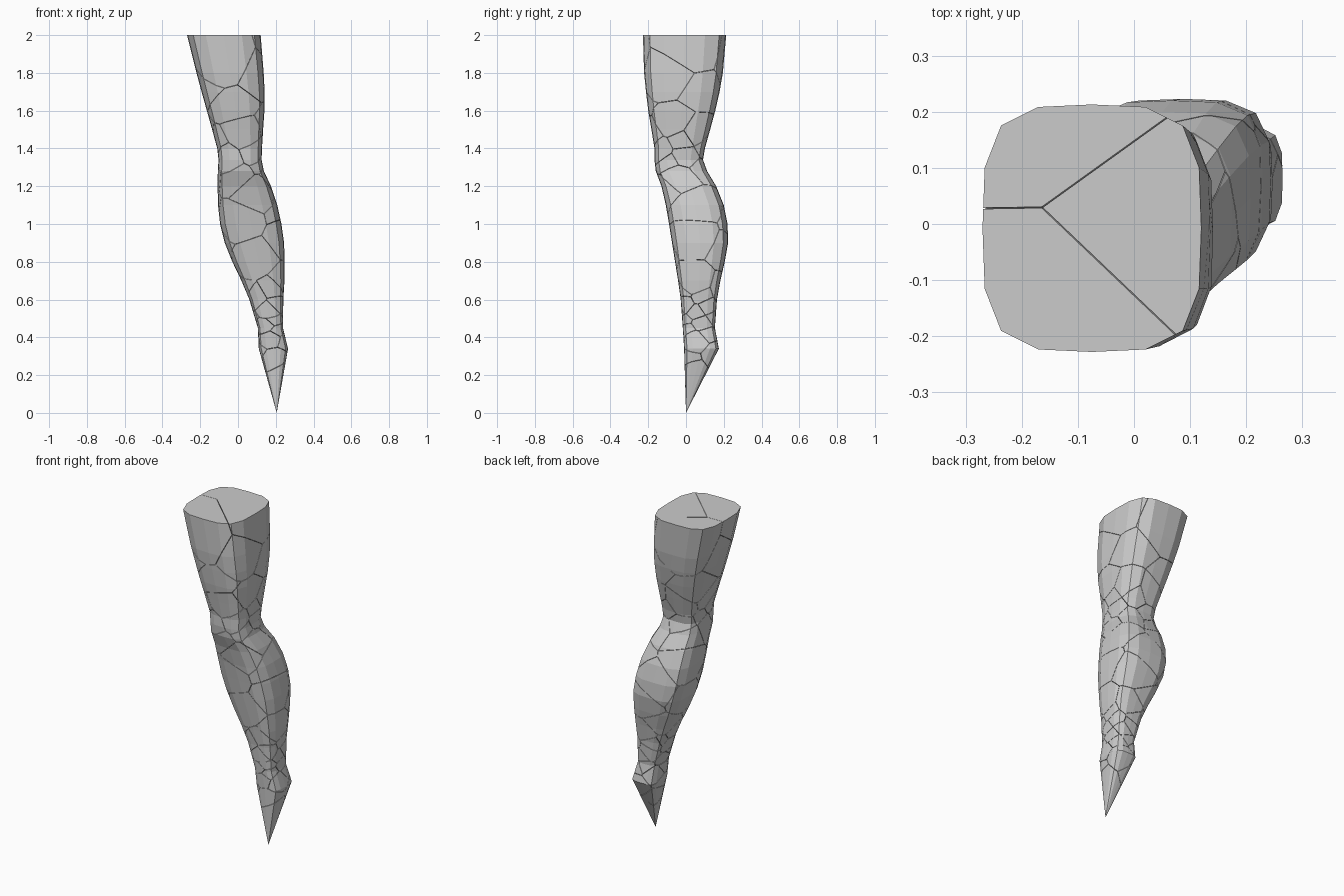
import bpy, bmesh, math, random
from mathutils import Vector

if "Cube" in bpy.data.objects:
    bpy.data.objects.remove(bpy.data.objects["Cube"])

random.seed(7)
GAP = 0.001

# Leg outline: z, x min, x max, y min, y max
ROWS = [
    (2.00, -0.27, 0.12, -0.228, 0.213), (1.80, -0.22, 0.136, -0.222, 0.195),
    (1.70, -0.193, 0.141, -0.212, 0.178), (1.60, -0.165, 0.14, -0.20, 0.155),
    (1.50, -0.137, 0.133, -0.183, 0.128), (1.40, -0.11, 0.127, -0.167, 0.10),
    (1.34, -0.103, 0.125, -0.167, 0.09), (1.28, -0.107, 0.137, -0.16, 0.112),
    (1.20, -0.108, 0.175, -0.13, 0.16), (1.10, -0.106, 0.208, -0.107, 0.20),
    (1.00, -0.095, 0.23, -0.09, 0.22), (0.90, -0.07, 0.244, -0.074, 0.223),
    (0.80, -0.03, 0.247, -0.058, 0.205), (0.70, 0.018, 0.246, -0.042, 0.182),
    (0.60, 0.06, 0.24, -0.028, 0.164), (0.45, 0.105, 0.238, -0.017, 0.153),
    (0.34, 0.11, 0.265, -0.01, 0.174),
]
# Quarter of the rounded-square section, turned four times into 16 sides
QUARTER = [(1, 0), (0.98, 0.49), (0.83, 0.83), (0.49, 0.98)]
SECTION = []
for turn in range(4):
    for x, y in QUARTER:
        for _ in range(turn):
            x, y = -y, x
        SECTION.append((x, y))


def row_at(z):
    for a, b in zip(ROWS, ROWS[1:]):
        if a[0] >= z >= b[0]:
            t = (a[0] - z) / (a[0] - b[0])
            return [p + (q - p) * t for p, q in zip(a, b)]
    # Below the ankle everything tapers to the tip
    t = z / ROWS[-1][0]
    tip = (0, 0.205, 0.205, 0, 0)
    return [p + (q - p) * t for p, q in zip(tip, ROWS[-1])]


def place(row, u, v):
    z, x0, x1, y0, y1 = row
    return Vector(((x0 + x1) / 2 + u * (x1 - x0) / 2,
                   (y0 + y1) / 2 + v * (y1 - y0) / 2, z))


def build_leg():
    bm = bmesh.new()
    rings = [[bm.verts.new(place(r, u, v)) for u, v in SECTION] for r in ROWS]
    n = len(SECTION)
    bm.faces.new(rings[0])
    for a, b in zip(rings, rings[1:]):
        for i in range(n):
            j = (i + 1) % n
            bm.faces.new((a[i], b[i], b[j], a[j]))
    tip = bm.verts.new((0.205, 0, 0))
    for i in range(n):
        bm.faces.new((rings[-1][i], tip, rings[-1][(i + 1) % n]))
    bmesh.ops.recalc_face_normals(bm, faces=bm.faces[:])
    return bm


# Shatter centres: few in thigh, calf and tip, many at knee and ankle
seeds = []
for low, high, count in [(1.52, 1.95, 9), (1.24, 1.5, 18), (0.68, 1.2, 11),
                         (0.38, 0.66, 26), (0.22, 0.34, 5)]:
    for i in range(count):
        z = low + (high - low) * (i + random.random()) / count
        angle = i * 2.4 + random.uniform(-0.4, 0.4)
        r = random.uniform(0.45, 0.9)
        seeds.append(place(row_at(z), r * math.cos(angle), r * math.sin(angle)))

# Each piece is the leg trimmed halfway towards the neighbouring centres
leg = build_leg()
for index, centre in enumerate(seeds):
    bm = leg.copy()
    for other in sorted(seeds, key=lambda s: (s - centre).length)[1:]:
        reach = max(((v.co - centre).length for v in bm.verts), default=0)
        if (other - centre).length / 2 > reach:
            break
        normal = (other - centre).normalized()
        cut = bmesh.ops.bisect_plane(
            bm, geom=bm.verts[:] + bm.edges[:] + bm.faces[:], dist=1e-6,
            plane_co=(centre + other) / 2 - normal * GAP, plane_no=normal,
            clear_outer=True)
        rim = [e for e in bm.edges if e.is_boundary]
        if rim:
            bmesh.ops.holes_fill(bm, edges=rim, sides=0)
    if bm.faces:
        bmesh.ops.recalc_face_normals(bm, faces=bm.faces[:])
        mesh = bpy.data.meshes.new("leg_piece")
        bm.to_mesh(mesh)
        piece = bpy.data.objects.new(f"leg_piece_{index + 1:02d}", mesh)
        bpy.context.collection.objects.link(piece)
    bm.free()
leg.free()
